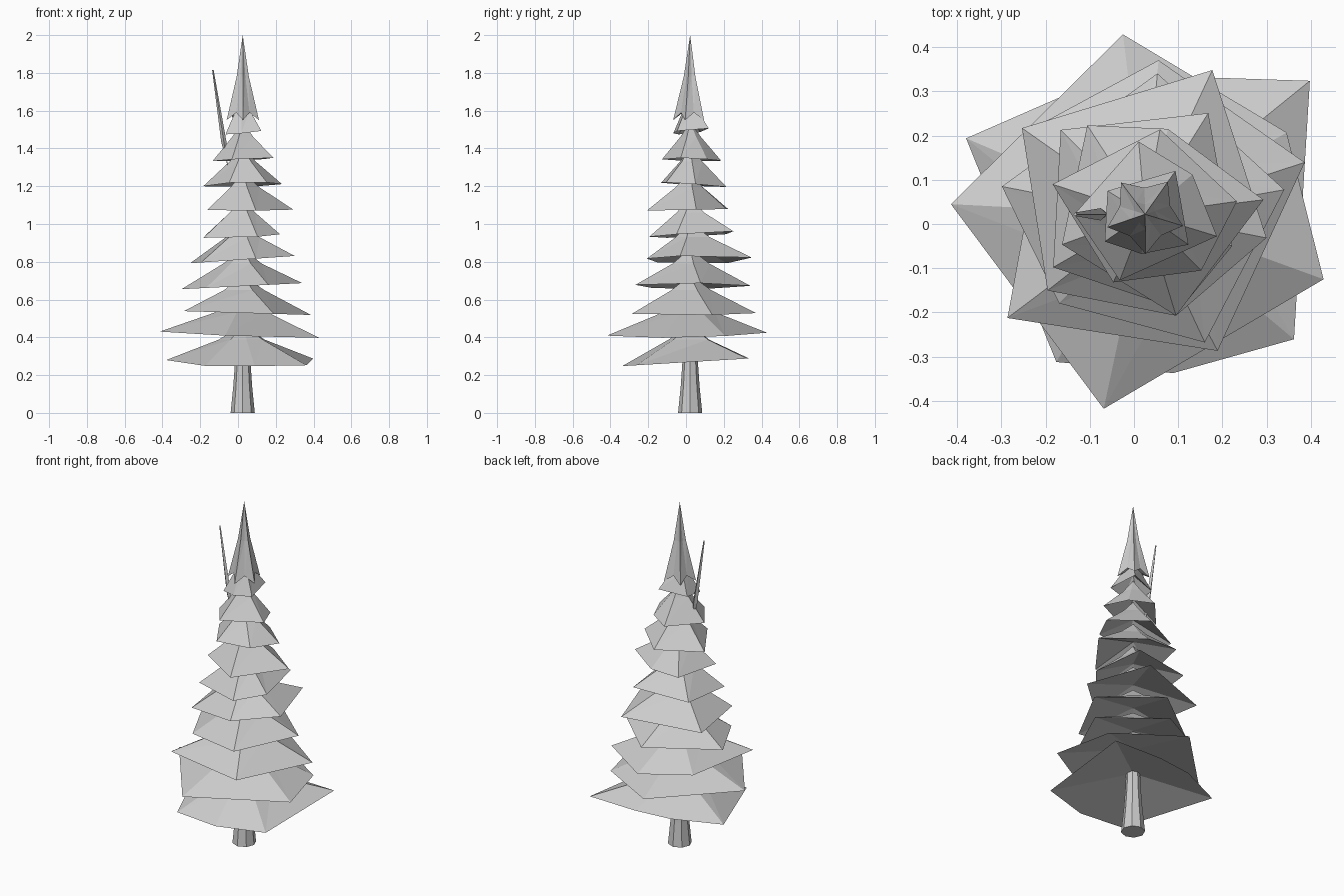
import bpy, bmesh
from math import radians, cos, sin
from mathutils import Vector

cube = bpy.data.objects.get("Cube")
if cube:
    bpy.data.objects.remove(cube, do_unlink=True)

AXIS = Vector((0.025, 0.022, 0))

grey = bpy.data.materials.new("plain grey")
grey.use_nodes = True
tone = (0.6, 0.6, 0.6, 1)
grey.diffuse_color = tone
grey.node_tree.nodes["Principled BSDF"].inputs["Base Color"].default_value = tone


def make_object(name, rings):
    """Loft a closed, flat-shaded shell through rings; a one-point ring is a pole."""
    bm = bmesh.new()
    loops = [[bm.verts.new(p) for p in ring] for ring in rings]
    for low, high in zip(loops, loops[1:]):
        count = max(len(low), len(high))
        for i in range(count):
            j = (i + 1) % count
            if len(low) == 1:
                bm.faces.new((low[0], high[j], high[i]))
            elif len(high) == 1:
                bm.faces.new((low[i], low[j], high[0]))
            else:
                bm.faces.new((low[i], low[j], high[j]))
                bm.faces.new((low[i], high[j], high[i]))
    for end in (loops[0], loops[-1]):
        if len(end) > 2:
            bm.faces.new(end)
    bmesh.ops.recalc_face_normals(bm, faces=bm.faces)
    mesh = bpy.data.meshes.new(name)
    bm.to_mesh(mesh)
    bm.free()
    mesh.materials.append(grey)
    obj = bpy.data.objects.new(name, mesh)
    bpy.context.collection.objects.link(obj)
    return obj


def polar(angle, radius, z, centre=AXIS):
    a = radians(angle)
    return centre + Vector((cos(a) * radius, sin(a) * radius, z))


def on_axis(z):
    return [AXIS + Vector((0, 0, z))]


def regular(sides, radius, centre):
    return [polar(360 * i / sides, radius, 0, centre) for i in range(sides)]


def star(points, start, outer, inner, z_outer, z_inner):
    """Ring that alternates between points and notches."""
    ring = []
    for i in range(points):
        angle = start + 360 * i / points
        ring.append(polar(angle, outer, z_outer))
        ring.append(polar(angle + 180 / points, inner, z_inner))
    return ring


# Trunk: flared foot, tapering up into the lowest branches
make_object("trunk", [regular(8, r, on_axis(z)[0])
                      for z, r in ((0, .064), (.14, .05), (.27, .041), (.42, .035))])

# Branch tiers: height of the tips, tilt along x and y, (direction, reach) of each tip
tiers = [
    (.268, 0, .06, [(39, .48), (77, .32), (116, .32), (157, .44),
                    (239, .39), (280, .365), (320, .44)]),
    (.415, -.035, .02, [(30, .37), (97, .41), (177, .44), (258, .45), (340, .43)]),
    (.53, -.03, 0, [(18, .38), (85, .35), (138, .31), (217, .39), (298, .35)]),
    (.67, .05, 0, [(10, .32), (85, .32), (169, .33), (226, .28), (295, .32)]),
    (.81, .07, 0, [(65, .36), (145, .34), (218, .28), (287, .24), (349, .28)]),
    (.94, .04, .06, [(58, .27), (135, .27), (210, .24), (290, .23), (340, .21)]),
    (1.075, 0, .02, [(7, .27), (75, .2), (123, .24), (200, .2), (287, .24)]),
    (1.21, .02, -.07, [(8, .21), (80, .195), (162, .22), (245, .17), (315, .18)]),
    (1.34, .05, -.03, [(40, .14), (95, .165), (180, .16), (249, .16), (343, .17)]),
    (1.485, .1, .1, [(55, .12), (148, .1), (214, .11), (265, .09), (325, .12)]),
]
for number, (z, tilt_x, tilt_y, tips) in enumerate(tiers, 1):
    rim = [polar(a, r, z) for a, r in tips]
    for p in rim:
        p.z += tilt_x * p.x + tilt_y * p.y
    shoulder = [polar(a, .29 * r + .01, z + .12) for a, r in tips]
    make_object(f"branch_tier_{number}",
                [on_axis(z + .09), rim, shoulder, on_axis(z + .2)])

# Crown: tall five-armed spire with a ragged hem
make_object("crown_spire", [on_axis(1.62),
                            star(5, 55, .09, .06, 1.55, 1.59),
                            star(5, 55, .034, .023, 1.78, 1.78),
                            on_axis(2)])

# Stray twig: thin leaning spike beside the crown
root, end = Vector((-.056, .022, 1.31)), Vector((-.133, .022, 1.815))
make_object("side_twig", [[root], regular(4, .014, root.lerp(end, .25)),
                          regular(4, .004, end)])
